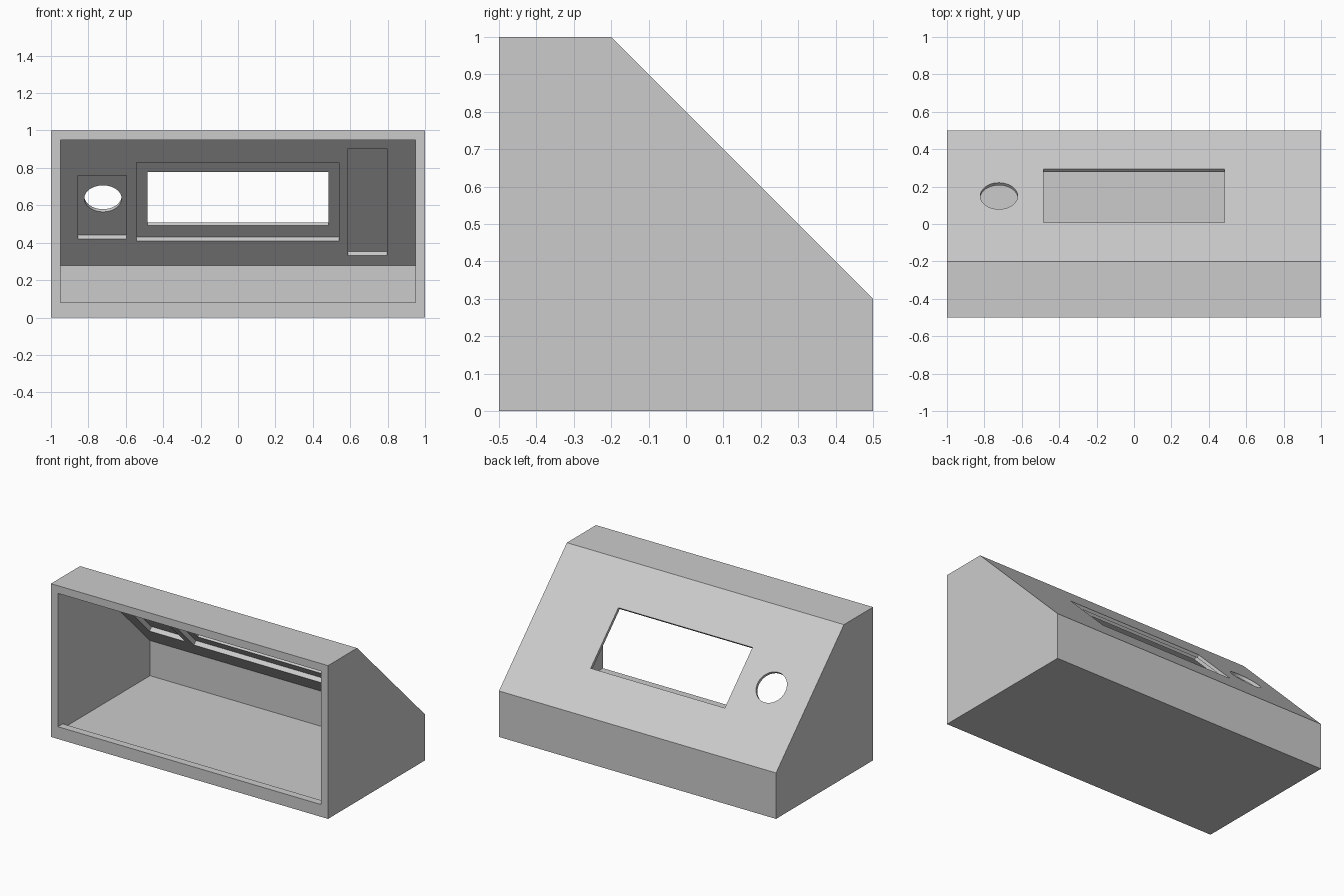
import bpy
import bmesh
from math import sqrt
from mathutils import Vector

if "Cube" in bpy.data.objects:
    bpy.data.objects.remove(bpy.data.objects["Cube"], do_unlink=True)

WALL = 0.05     # shell thickness
SKIN = 0.02     # panel left in front of the recesses
OUTER = 0.8     # sloped panel: y + z = OUTER
INNER = OUTER - WALL * sqrt(2)

grey = bpy.data.materials.new("light grey plastic")
grey.use_nodes = True
grey.diffuse_color = (0.6, 0.6, 0.6, 1)
grey.node_tree.nodes["Principled BSDF"].inputs["Base Color"].default_value = grey.diffuse_color


def prism(name, ring, direction):
    """Extrude a closed ring of points along a direction."""
    bm = bmesh.new()
    face = bm.faces.new([bm.verts.new(p) for p in ring])
    new = bmesh.ops.extrude_face_region(bm, geom=[face])["geom"]
    bmesh.ops.translate(bm, vec=direction,
                        verts=[g for g in new if isinstance(g, bmesh.types.BMVert)])
    bmesh.ops.recalc_face_normals(bm, faces=bm.faces)
    mesh = bpy.data.meshes.new(name)
    bm.to_mesh(mesh)
    bm.free()
    mesh.materials.append(grey)
    obj = bpy.data.objects.new(name, mesh)
    bpy.context.collection.objects.link(obj)
    return obj


def side_prism(name, profile, half):
    """Extrude a (y, z) profile across the width."""
    return prism(name, [(-half, y, z) for y, z in profile], (2 * half, 0, 0))


def slope_box(name, x0, x1, z0, z1, plane, low, high):
    """Box square to the slope; z0..z1 lie on the plane y + z = plane."""
    n = Vector((0, 1, 1)).normalized()
    ring = [Vector((x, plane - z, z)) + n * low
            for x, z in ((x0, z0), (x1, z0), (x1, z1), (x0, z1))]
    return prism(name, ring, n * (high - low))


def cut(target, cutter):
    cutter.hide_render = True
    mod = target.modifiers.new(cutter.name, "BOOLEAN")
    mod.operation, mod.solver, mod.object = "DIFFERENCE", "EXACT", cutter
    bpy.context.view_layer.objects.active = target
    bpy.ops.object.modifier_apply(modifier=mod.name)
    bpy.data.objects.remove(cutter, do_unlink=True)


# Sloped enclosure body
case = side_prism("enclosure", [(-0.5, 0), (0.5, 0), (0.5, 0.3), (-0.2, 1), (-0.5, 1)], 1)

# Hollow interior, open at the front above a low retaining lip
cut(case, side_prism("cavity", [
    (-0.6, 0.08), (-0.45, 0.08), (-0.45, WALL), (0.45, WALL),
    (0.45, INNER - 0.45), (INNER - 0.95, 0.95), (-0.6, 0.95)], 0.95))

# Component recesses on the inside of the sloped panel
for name, *span in (("button_recess", -0.855, -0.595, 0.42, 0.76),
                    ("display_recess", -0.543, 0.54, 0.408, 0.829),
                    ("board_recess", 0.588, 0.797, 0.331, 0.904)):
    cut(case, slope_box(name, *span, INNER, -0.01, WALL - SKIN))

# Display window through the panel
cut(case, slope_box("display_window", -0.485, 0.483, 0.507, 0.793, OUTER, -0.1, 0.1))

# Round button hole through the panel
bpy.ops.mesh.primitive_cylinder_add(vertices=64, radius=0.1, depth=0.2,
                                    location=(-0.722, 0.15, 0.65))
hole = bpy.context.object
hole.name = "button_hole"
hole.rotation_euler = Vector((0, 1, 1)).to_track_quat("Z", "Y").to_euler()
hole.data.materials.append(grey)
cut(case, hole)

# Smooth only the round hole wall
bpy.ops.object.select_all(action="DESELECT")
case.select_set(True)
bpy.context.view_layer.objects.active = case
bpy.ops.object.shade_smooth_by_angle(angle=0.5)
